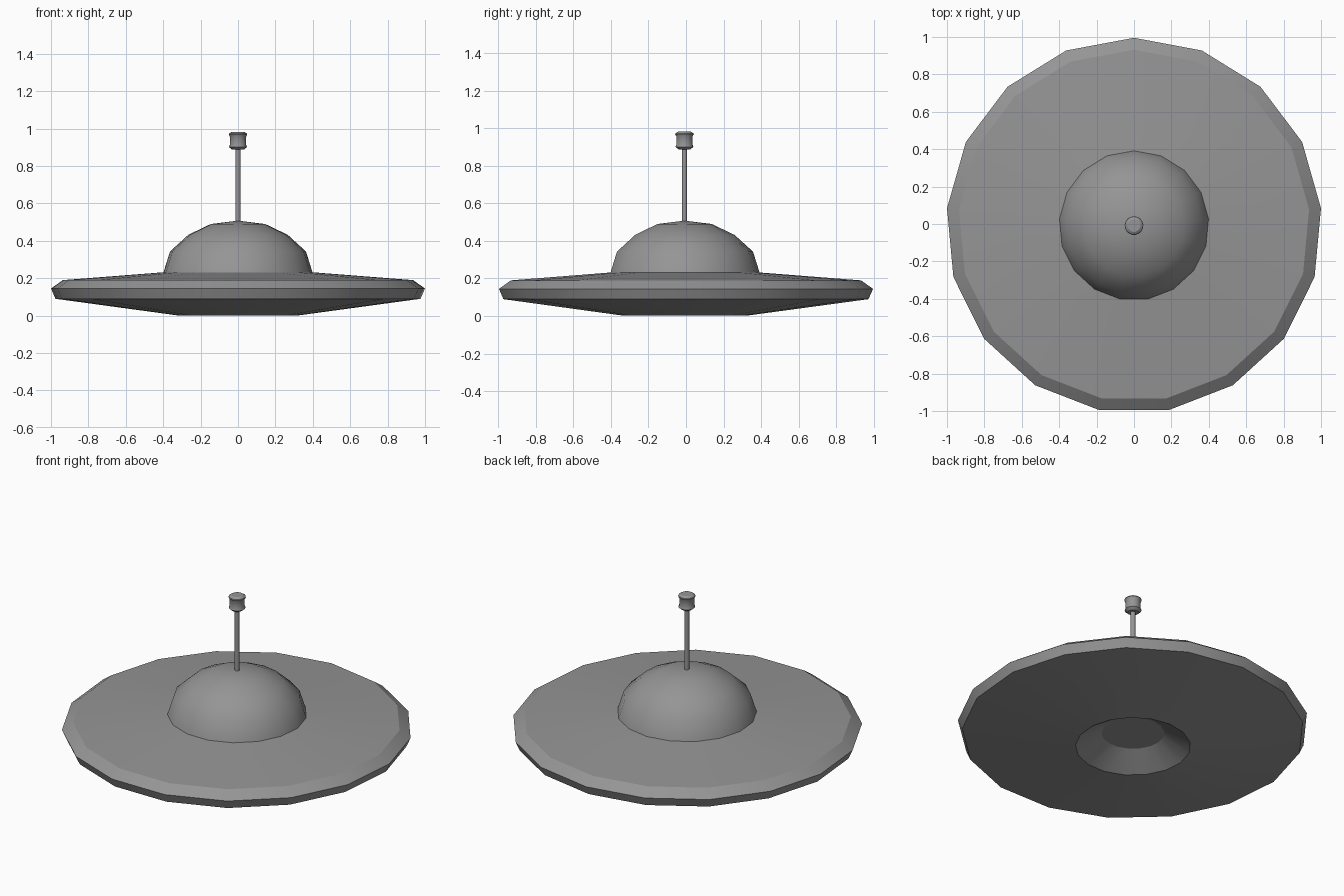
import bpy
import bmesh
import math

if "Cube" in bpy.data.objects:
    bpy.data.objects.remove(bpy.data.objects["Cube"])

SIDES = 17
Y_SHIFT = -0.0085  # odd-sided ring: recentre its bounds on y = 0

# Dark grey finish shared by all parts
grey = bpy.data.materials.new("dark_grey")
grey.diffuse_color = (0.3, 0.3, 0.3, 1)
grey.use_nodes = True
grey.node_tree.nodes["Principled BSDF"].inputs["Base Color"].default_value = grey.diffuse_color


def lathe(name, profile, smooth_angle=30, sides=SIDES):
    """Spin (radius, height) points around z; radius 0 closes to a pole."""
    bm = bmesh.new()
    rings = []
    for r, z in profile:
        if r == 0:
            rings.append([bm.verts.new((0, Y_SHIFT, z))] * sides)
            continue
        ring = []
        for i in range(sides):
            a = math.pi / 2 + 2 * math.pi * i / sides
            ring.append(bm.verts.new((r * math.cos(a), r * math.sin(a) + Y_SHIFT, z)))
        rings.append(ring)
    for low, high in zip(rings, rings[1:]):
        for i in range(sides):
            j = (i + 1) % sides
            corners = list(dict.fromkeys((low[i], low[j], high[j], high[i])))
            bm.faces.new(corners)
    # Profiles run from the bottom pole outwards and up, so faces point out
    bm.normal_update()
    mesh = bpy.data.meshes.new(name)
    bm.to_mesh(mesh)
    bm.free()
    mesh.materials.append(grey)
    obj = bpy.data.objects.new(name, mesh)
    bpy.context.collection.objects.link(obj)
    bpy.ops.object.select_all(action='DESELECT')
    obj.select_set(True)
    bpy.context.view_layer.objects.active = obj
    bpy.ops.object.shade_smooth_by_angle(angle=math.radians(smooth_angle))
    return obj


# Saucer hull with recessed underside and bevelled rim
lathe("saucer_hull", [
    (0, 0.09), (0.18, 0.09), (0.33, 0.002), (0.98, 0.09), (1.004, 0.145),
    (0.94, 0.19), (0.40, 0.232),
])

# Smooth dome, open where it meets the hull
lathe("dome", [
    (0.40, 0.232), (0.365, 0.343), (0.267, 0.432), (0.146, 0.49), (0, 0.508),
], smooth_angle=60)

# Antenna rod
lathe("antenna_rod", [(0, 0.49), (0.014, 0.49), (0.014, 0.90), (0, 0.90)])

# Antenna knob with a lip at each end
lathe("antenna_knob", [
    (0, 0.887), (0.032, 0.887), (0.048, 0.901), (0.044, 0.912),
    (0.044, 0.957), (0.050, 0.968), (0.048, 0.973), (0.034, 0.982), (0, 0.982),
])
